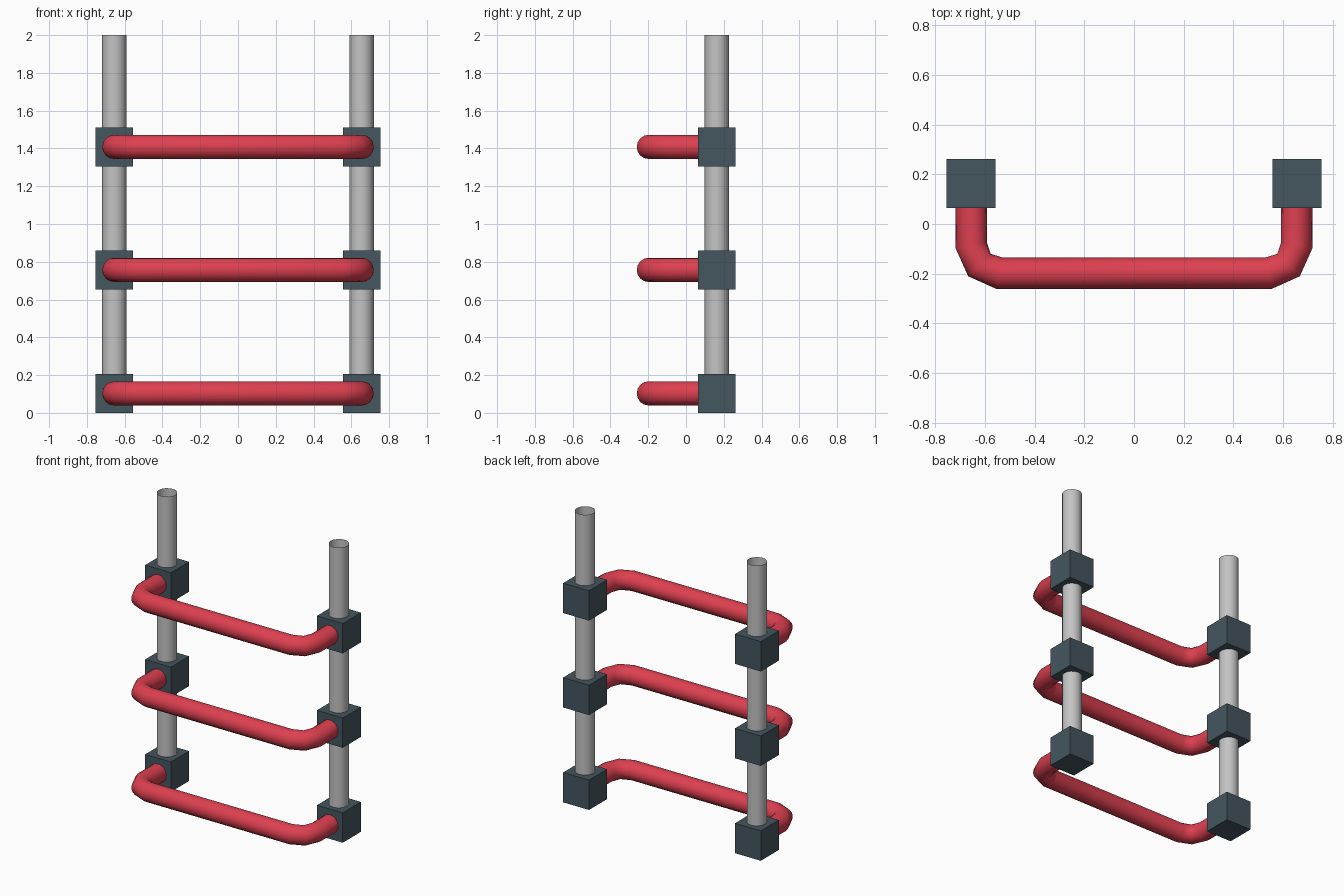
import bpy, math

if "Cube" in bpy.data.objects:
    bpy.data.objects.remove(bpy.data.objects["Cube"])

POST_X, POST_Y, R = 0.655, 0.163, 0.064
LEVELS = (0.103, 0.757, 1.408)


def material(name, rgb):
    m = bpy.data.materials.new(name)
    m.diffuse_color = (*rgb, 1)
    m.use_nodes = True
    m.node_tree.nodes["Principled BSDF"].inputs["Base Color"].default_value = m.diffuse_color
    return m


RED = material("red", (0.73, 0.051, 0.08))
SLATE = material("dark slate", (0.058, 0.093, 0.112))
GREY = material("light grey", (0.55, 0.55, 0.55))


def finish(ob, name, mat, smooth):
    ob.name = name
    ob.data.materials.clear()
    ob.data.materials.append(mat)
    if smooth:
        for p in ob.data.polygons:
            p.use_smooth = True


# Open round uprights
for side in (-1, 1):
    bottom = 0.1
    bpy.ops.mesh.primitive_cylinder_add(
        vertices=16, radius=R, depth=2 - bottom, end_fill_type='NOTHING',
        location=(side * POST_X, POST_Y, (2 + bottom) / 2))
    finish(bpy.context.object, "upright_post", GREY, True)

# Half of the rung path: straight arm, then a two-segment corner
BEND = 0.113
cx, cy = POST_X - BEND, -0.198 + BEND
half = [(POST_X, 0.163)]
for i in range(3):
    a = math.radians(45 * i)
    half.append((cx + BEND * math.cos(a), cy - BEND * math.sin(a)))
path = [(-x, y) for x, y in half] + half[::-1]

for z in LEVELS:
    # Clamp blocks
    for side in (-1, 1):
        bpy.ops.mesh.primitive_cube_add(size=1, location=(side * POST_X, POST_Y, z))
        ob = bpy.context.object
        ob.scale = (0.197, 0.197, 0.206)
        bpy.ops.object.transform_apply(location=False, rotation=False, scale=True)
        finish(ob, "clamp_block", SLATE, False)

    # Bent tube rung
    cu = bpy.data.curves.new("rung", 'CURVE')
    cu.dimensions = '3D'
    cu.bevel_depth = R
    cu.bevel_resolution = 6
    sp = cu.splines.new('POLY')
    sp.points.add(len(path) - 1)
    for p, (x, y) in zip(sp.points, path):
        p.co = (x, y, 0, 1)
    ob = bpy.data.objects.new("rung", cu)
    bpy.context.collection.objects.link(ob)
    ob.location.z = z
    bpy.ops.object.select_all(action='DESELECT')
    ob.select_set(True)
    bpy.context.view_layer.objects.active = ob
    bpy.ops.object.convert(target='MESH')
    finish(bpy.context.object, "bent_rung", RED, True)
